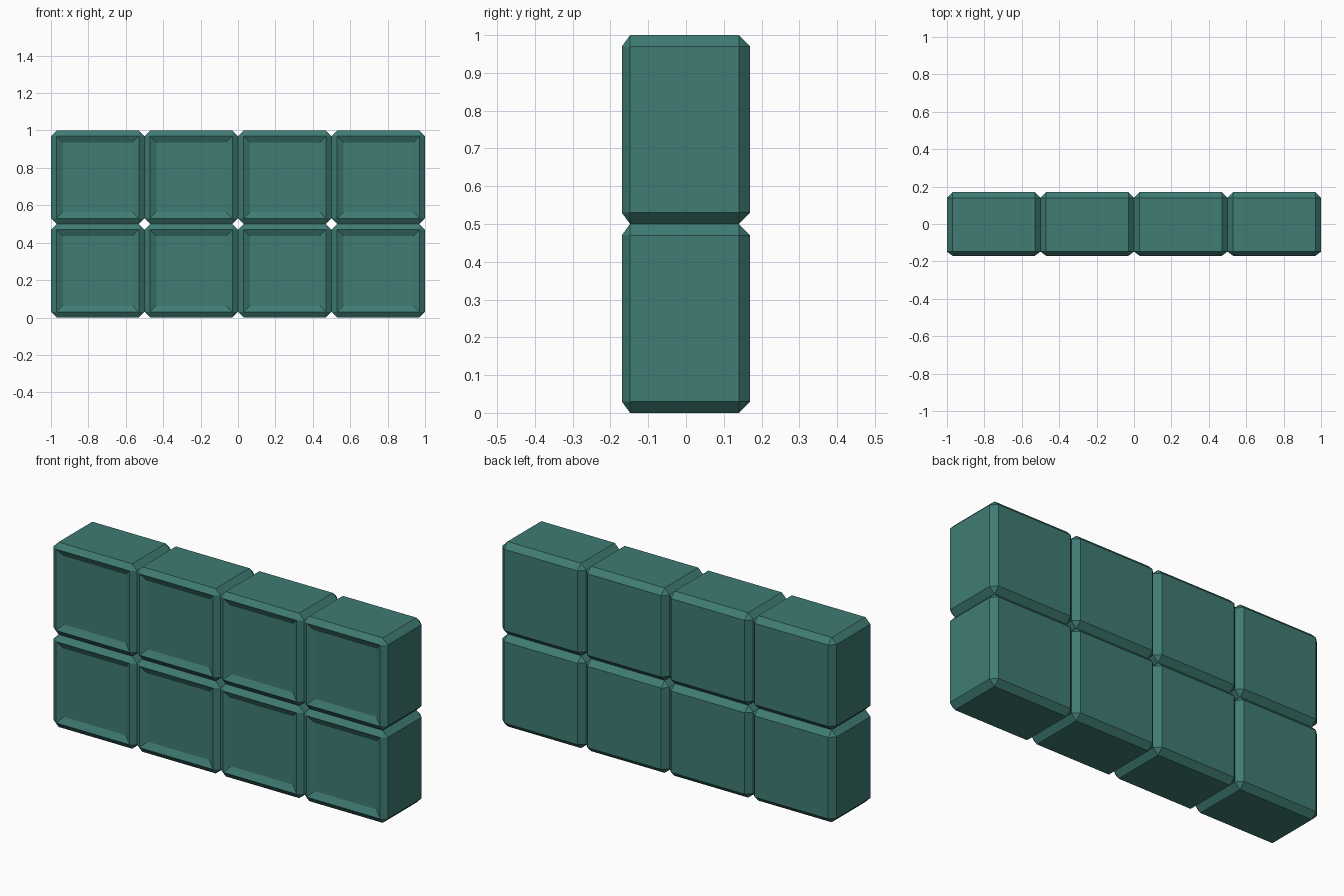
import bpy, bmesh

if "Cube" in bpy.data.objects:
    bpy.data.objects.remove(bpy.data.objects["Cube"])

SIZE, CHAMFER = 0.5, 0.03
FRONT, BACK = -0.17, 0.17
FRONT_CHAMFER = 0.022
RECESS_WIDTH, RECESS_DEPTH = 0.035, 0.018

mat = bpy.data.materials.new("teal")
mat.diffuse_color = (0.05, 0.20, 0.175, 1)
mat.use_nodes = True
mat.node_tree.nodes["Principled BSDF"].inputs["Base Color"].default_value = mat.diffuse_color


def block_mesh():
    # Chamfered block with a shallow sunken panel on its front
    bm = bmesh.new()
    bmesh.ops.create_cube(bm, size=1)
    y0 = FRONT + FRONT_CHAMFER - CHAMFER
    for v in bm.verts:
        v.co.x *= SIZE
        v.co.z *= SIZE
        v.co.y = y0 if v.co.y < 0 else BACK
    bmesh.ops.bevel(bm, geom=bm.edges[:], offset=CHAMFER, segments=1,
                    affect='EDGES', profile=0.5)
    bm.normal_update()

    # Flatten the front chamfer slightly, then sink the panel
    front = min(bm.faces, key=lambda f: f.calc_center_median().y)
    for v in front.verts:
        v.co.y = FRONT
    bm.normal_update()
    bmesh.ops.inset_region(bm, faces=[front], thickness=RECESS_WIDTH,
                           use_even_offset=True)
    for v in front.verts:
        v.co.y = FRONT + RECESS_DEPTH
    bmesh.ops.recalc_face_normals(bm, faces=bm.faces[:])
    me = bpy.data.meshes.new("block")
    bm.to_mesh(me)
    bm.free()
    me.materials.append(mat)
    return me


# Two rows of four touching blocks
mesh = block_mesh()
for row in range(2):
    for col in range(4):
        ob = bpy.data.objects.new(f"block_row{row + 1}_{col + 1}", mesh)
        ob.location = ((col - 1.5) * SIZE, 0, (row + 0.5) * SIZE)
        bpy.context.collection.objects.link(ob)
